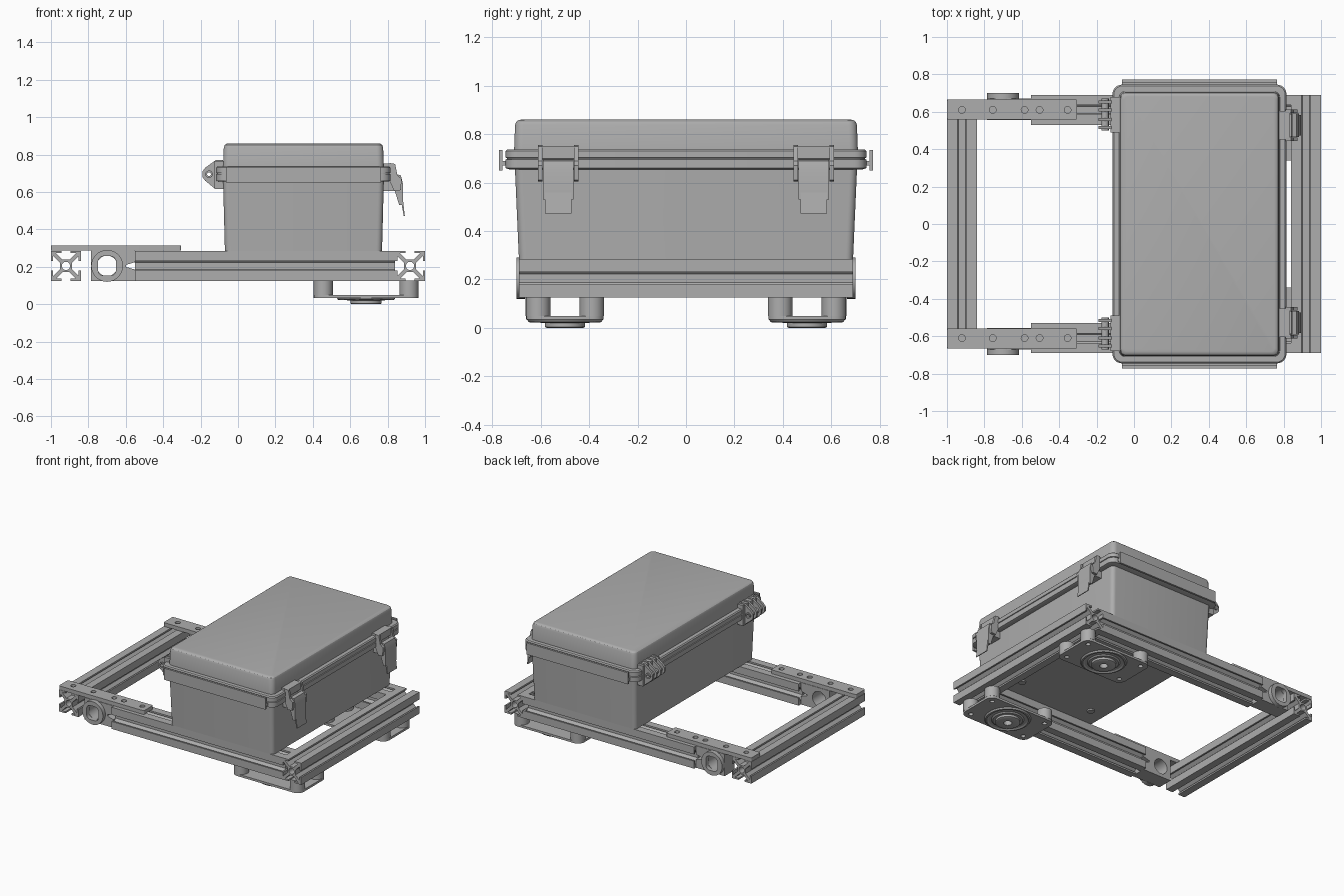
import bpy, bmesh, math
from mathutils import Matrix, Vector

if "Cube" in bpy.data.objects:
    bpy.data.objects.remove(bpy.data.objects["Cube"])

GREY = (0.42, 0.42, 0.42, 1)
grey = bpy.data.materials.new("plain grey")
grey.use_nodes = True
grey.diffuse_color = GREY
grey.node_tree.nodes["Principled BSDF"].inputs["Base Color"].default_value = GREY
parts = []


def finish(name, bm):
    """Clean a bmesh and turn it into a grey object."""
    bmesh.ops.remove_doubles(bm, verts=bm.verts, dist=1e-5)
    bmesh.ops.recalc_face_normals(bm, faces=bm.faces)
    mesh = bpy.data.meshes.new(name)
    bm.to_mesh(mesh)
    bm.free()
    mesh.materials.append(grey)
    ob = bpy.data.objects.new(name, mesh)
    bpy.context.scene.collection.objects.link(ob)
    parts.append(ob)
    return ob


def circle(u, v, r, n=28):
    return [(u + r * math.cos(2 * math.pi * i / n), v + r * math.sin(2 * math.pi * i / n)) for i in range(n)]


def round_rect(u, v, hu, hv, r, n=6):
    pts = []
    for q, (su, sv) in enumerate([(1, 1), (-1, 1), (-1, -1), (1, -1)]):
        for i in range(n + 1):
            a = math.pi / 2 * (q + i / n)
            pts.append((u + su * (hu - r) + r * math.cos(a), v + sv * (hv - r) + r * math.sin(a)))
    return pts


def rect(u0, u1, v0, v1):
    return [(u0, v0), (u1, v0), (u1, v1), (u0, v1)]


def prism(name, loops, axis, a, b):
    """Extrude an outline with holes along an axis from a to b."""
    cu = bpy.data.curves.new(name, 'CURVE')
    cu.dimensions = '2D'
    cu.fill_mode = 'BOTH'
    cu.extrude = abs(b - a) / 2
    for loop in loops:
        sp = cu.splines.new('POLY')
        sp.points.add(len(loop) - 1)
        for p, (u, v) in zip(sp.points, loop):
            p.co = (u, v, 0, 1)
        sp.use_cyclic_u = True
    tmp = bpy.data.objects.new(name + "_outline", cu)
    bpy.context.scene.collection.objects.link(tmp)
    dg = bpy.context.evaluated_depsgraph_get()
    mesh = bpy.data.meshes.new_from_object(tmp.evaluated_get(dg))
    bpy.data.objects.remove(tmp)
    bpy.data.curves.remove(cu)
    mid = (a + b) / 2
    for v in mesh.vertices:
        u, w, d = v.co
        v.co = {'x': (mid + d, u, w), 'y': (u, mid - d, w), 'z': (u, w, mid + d)}[axis]
    bm = bmesh.new()
    bm.from_mesh(mesh)
    bpy.data.meshes.remove(mesh)
    return finish(name, bm)


def loft(name, cx, rings):
    """Stack rounded rectangles (half x, half y, radius, z) into a solid."""
    bm = bmesh.new()
    loops = [[bm.verts.new((x, y, z)) for x, y in round_rect(cx, 0, hx, hy, r)] for hx, hy, r, z in rings]
    n = len(loops[0])
    for lo, hi in zip(loops, loops[1:]):
        for i in range(n):
            j = (i + 1) % n
            bm.faces.new((lo[i], lo[j], hi[j], hi[i]))
    bm.faces.new(loops[0])
    bm.faces.new(loops[-1])
    return finish(name, bm)


def lathe(name, profile, x, y, steps=48):
    """Revolve (radius, z) points about a vertical axis."""
    bm = bmesh.new()
    vs = [bm.verts.new((x + r, y, z)) for r, z in profile]
    es = [bm.edges.new(p) for p in zip(vs, vs[1:])]
    bmesh.ops.spin(bm, geom=vs + es, cent=(x, y, 0), axis=(0, 0, 1), angle=2 * math.pi, steps=steps)
    return finish(name, bm)


def t_slot(u, v, h=0.08):
    """Square four-slot extrusion section with a centre bore."""
    side = [(h, -h), (h, -0.025), (h - 0.012, -0.025), (h - 0.012, -0.053), (0.033, -0.018)]
    side += [(x, -y) for x, y in reversed(side[1:])]
    outline = []
    for k in range(4):
        m = Matrix.Rotation(k * math.pi / 2, 2)
        outline += [tuple(m @ Vector(p) + Vector((u, v))) for p in side]
    return [outline, circle(u, v, 0.022)]


# Frame rails
ZC = 0.205
prism("front_end_bar", t_slot(0.92, ZC), 'y', -0.69, 0.69)
prism("rear_end_bar", t_slot(-0.92, ZC), 'y', -0.665, 0.665)

# Storage box: tapered tub, rim and lid
CX = 0.35
loft("box_tub", CX, [(0.42, 0.69, 0.03, 0.285), (0.43, 0.707, 0.03, 0.67)])
loft("box_rim", CX, [(0.45, 0.73, 0.045, 0.655), (0.465, 0.745, 0.05, 0.66), (0.465, 0.745, 0.05, 0.695),
                     (0.46, 0.74, 0.05, 0.697), (0.46, 0.74, 0.05, 0.701), (0.465, 0.745, 0.05, 0.703),
                     (0.465, 0.745, 0.05, 0.73), (0.458, 0.738, 0.045, 0.737)])
loft("box_lid", CX, [(0.43, 0.71, 0.035, 0.73), (0.426, 0.706, 0.035, 0.838), (0.421, 0.701, 0.032, 0.851),
                     (0.412, 0.692, 0.026, 0.858), (0.402, 0.682, 0.02, 0.86)])
for x in (0.05, 0.65):
    for y in (-0.39, 0.39):
        prism("floor_stud", [circle(x, y, 0.025)], 'z', 0.275, 0.29)

for s in (1, -1):
    # Side rails
    prism("side_rail", t_slot(s * 0.61, ZC), 'x', -0.55, 0.84)

    # Drilled joining plate on top of the rails
    holes = [circle(x, s * 0.61, 0.018) for x in (-0.92, -0.755, -0.585, -0.505, -0.355)]
    prism("joining_plate", [round_rect(-0.652, s * 0.612, 0.348, 0.054, 0.01)] + holes, 'z', 0.287, 0.315)

    # Pivot block with clamp slit and collar
    block = [(-0.785, 0.125), (-0.55, 0.125), (-0.55, 0.185), (-0.6, 0.2), (-0.6, 0.21),
             (-0.55, 0.225), (-0.55, 0.287), (-0.785, 0.287)]
    prism("pivot_block", [block, circle(-0.7, ZC, 0.055)], 'y', s * 0.555, s * 0.67)
    prism("pivot_collar", [circle(-0.7, ZC, 0.085, 40), round_rect(-0.7, ZC, 0.048, 0.052, 0.03)],
          'y', s * 0.665, s * 0.7)

    # Long grip strip along each end of the box rim
    prism("grip_strip", [rect(-0.065, 0.765, 0.65, 0.735)], 'y', s * 0.757, s * 0.772)
    prism("grip_web", [rect(-0.065, 0.765, 0.67, 0.69)], 'y', s * 0.735, s * 0.76)

    # Hinge: back plate, lugs and pin
    hy = 0.585
    prism("hinge_plate", [rect(-0.125, -0.075, 0.615, 0.765)], 'y', s * 0.49, s * 0.68)
    lug = [(-0.08, 0.77), (-0.12, 0.77), (-0.175, 0.73), (-0.19, 0.71), (-0.19, 0.68),
           (-0.175, 0.66), (-0.12, 0.615), (-0.08, 0.615)]
    for d in (-0.068, -0.025, 0.025, 0.068):
        prism("hinge_lug", [lug, circle(-0.155, 0.695, 0.018)], 'y', s * (hy + d) - 0.008, s * (hy + d) + 0.008)
    prism("hinge_pin", [circle(-0.155, 0.695, 0.02), circle(-0.155, 0.695, 0.01)], 'y',
          s * (hy - 0.085), s * (hy + 0.085))

    # Latch: keeper on the lid, side arms and lever with a flared tail
    ly = s * 0.528
    prism("latch_keeper", [rect(0.775, 0.835, 0.70, 0.752)], 'y', ly - 0.075, ly + 0.075)
    arm = [(0.81, 0.755), (0.84, 0.75), (0.852, 0.69), (0.875, 0.67), (0.87, 0.61), (0.835, 0.605), (0.81, 0.66)]
    for d in (-0.074, 0.074):
        prism("latch_arm", [arm], 'y', ly + d - 0.009, ly + d + 0.009)
    lever = [(0.845, 0.695), (0.87, 0.69), (0.882, 0.645), (0.882, 0.53), (0.862, 0.53), (0.84, 0.6)]
    prism("latch_lever", [lever], 'y', ly - 0.063, ly + 0.063)
    tail = [(0.87, 0.56), (0.882, 0.56), (0.892, 0.472), (0.886, 0.472)]
    prism("latch_tail", [tail], 'y', ly - 0.055, ly + 0.055)
    prism("latch_mount", [rect(0.775, 0.845, 0.605, 0.66)], 'y', ly - 0.06, ly + 0.06)

    # Swivel turntable hung under the front corner on four spacers
    tx, ty = 0.685, s * 0.5
    corners = [(tx + i * 0.229, ty + j * 0.111) for i in (-1, 1) for j in (-1, 1)]
    prism("turntable_plate", [round_rect(tx, ty, 0.28, 0.16, 0.05)] + [circle(x, y, 0.016) for x, y in corners],
          'z', 0.034, 0.05)
    for x, y in corners:
        prism("turntable_spacer", [circle(x, y, 0.051), circle(x, y, 0.016)], 'z', 0.05, 0.127)
    lathe("turntable_disc", [(0.028, 0.04), (0.028, 0), (0.075, 0), (0.083, 0.004), (0.083, 0.02), (0.1, 0.02),
                             (0.11, 0.028), (0.13, 0.028), (0.14, 0.022), (0.15, 0.024), (0.158, 0.036)], tx, ty)

# Smooth the round surfaces, keep hard edges
bpy.ops.object.select_all(action='DESELECT')
for ob in parts:
    ob.select_set(True)
bpy.context.view_layer.objects.active = parts[0]
bpy.ops.object.shade_smooth_by_angle(angle=math.radians(30))
